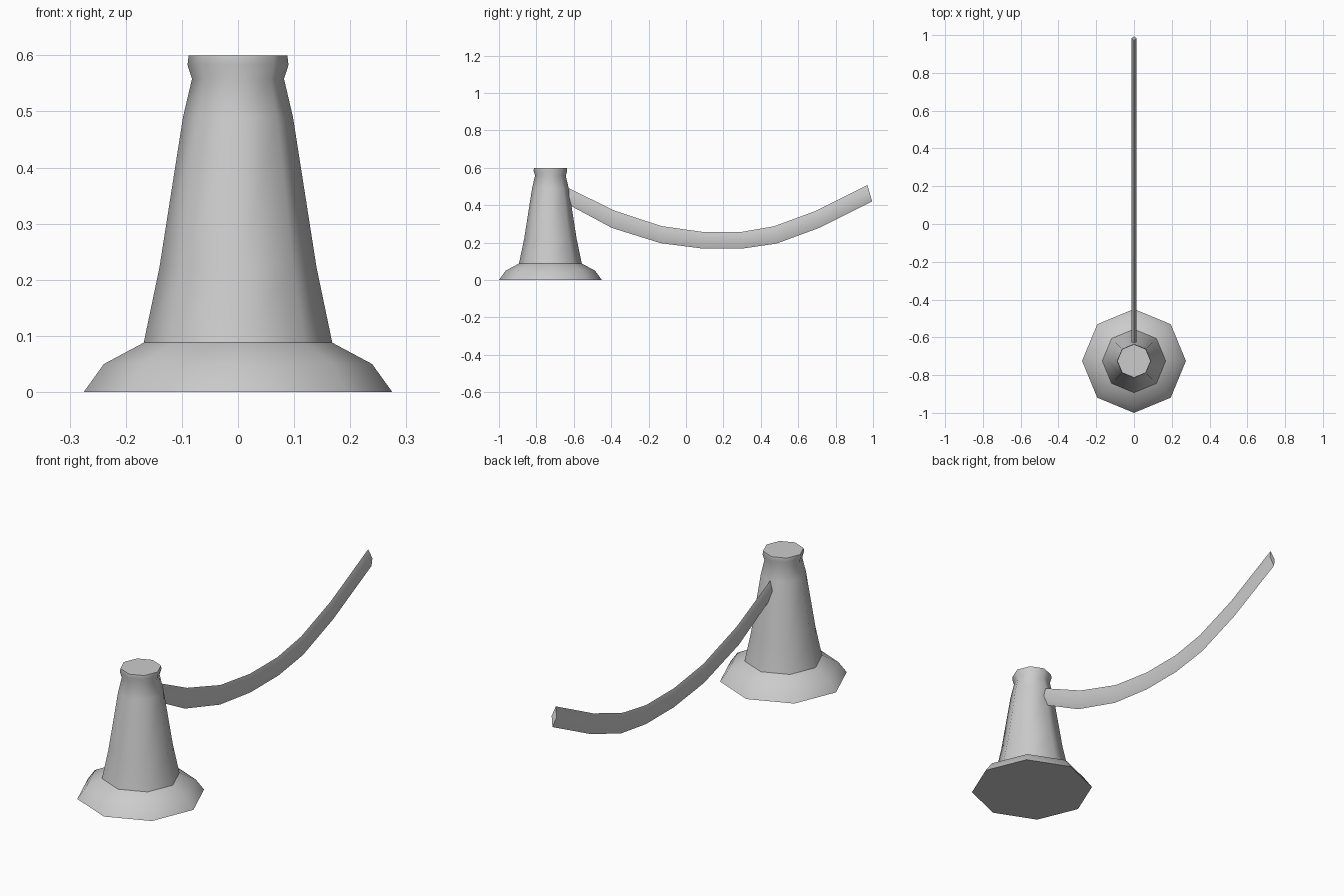
import bpy, bmesh, math

cube = bpy.data.objects.get("Cube")
if cube:
    bpy.data.objects.remove(cube)

grey = bpy.data.materials.new("plain_grey")
grey.use_nodes = True
GREY = (0.6, 0.6, 0.6, 1)
grey.diffuse_color = GREY
grey.node_tree.nodes["Principled BSDF"].inputs["Base Color"].default_value = GREY


def skin(name, rings):
    """Bridge a list of equal-sized vertex rings and cap both ends."""
    bm = bmesh.new()
    loops = [[bm.verts.new(p) for p in ring] for ring in rings]
    n = len(loops[0])
    for a, b in zip(loops, loops[1:]):
        for i in range(n):
            j = (i + 1) % n
            bm.faces.new((a[i], a[j], b[j], b[i]))
    bm.faces.new(loops[0])
    bm.faces.new(loops[-1])
    bmesh.ops.recalc_face_normals(bm, faces=bm.faces)
    mesh = bpy.data.meshes.new(name)
    bm.to_mesh(mesh)
    bm.free()
    mesh.materials.append(grey)
    obj = bpy.data.objects.new(name, mesh)
    bpy.context.collection.objects.link(obj)
    bpy.ops.object.select_all(action='DESELECT')
    obj.select_set(True)
    bpy.context.view_layer.objects.active = obj
    bpy.ops.object.shade_smooth_by_angle(angle=math.radians(47))
    return obj


# Eight-sided post with a flared foot and a small rim: (radius, height)
POST_Y = -0.725
profile = [(0.275, 0), (0.239, 0.05), (0.168, 0.088), (0.14, 0.222),
           (0.098, 0.49), (0.082, 0.558), (0.09, 0.583), (0.088, 0.6)]
skin("post", [[(r * math.cos(k * math.pi / 4),
                POST_Y + r * math.sin(k * math.pi / 4), z)
               for k in range(8)] for r, z in profile])

# Sagging band with a thin diamond section: (top y, top z, bottom y, bottom z)
HALF = 0.013
band = [(-0.64, 0.497, -0.66, 0.42), (-0.38, 0.37, -0.395, 0.278),
        (-0.13, 0.288, -0.135, 0.197), (0.09, 0.257, 0.09, 0.168),
        (0.295, 0.257, 0.30, 0.168), (0.47, 0.287, 0.485, 0.195),
        (0.69, 0.368, 0.71, 0.278), (0.97, 0.508, 0.995, 0.42)]
rings = []
for ty, tz, by, bz in band:
    my, mz = (ty + by) / 2, (tz + bz) / 2
    rings.append([(0, ty, tz), (HALF, my, mz), (0, by, bz), (-HALF, my, mz)])
skin("hanging_band", rings)
